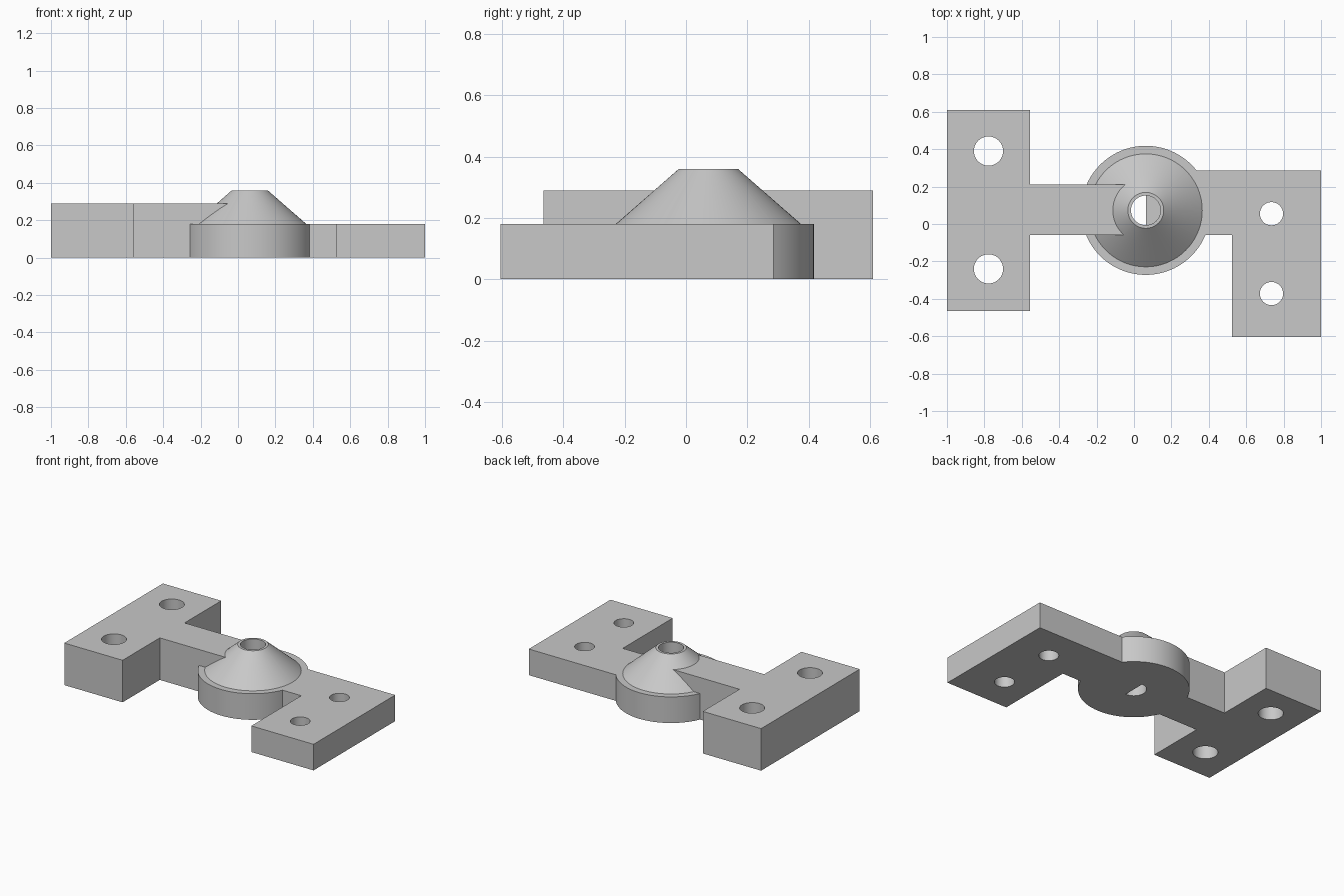
import bpy, bmesh, math

if "Cube" in bpy.data.objects:
    bpy.data.objects.remove(bpy.data.objects["Cube"], do_unlink=True)

HUB = (0.063, 0.073)
SEGMENTS = 96

grey = bpy.data.materials.new("plain grey")
grey.use_nodes = True
colour = (0.58, 0.58, 0.58, 1)
grey.diffuse_color = colour
grey.node_tree.nodes["Principled BSDF"].inputs["Base Color"].default_value = colour


def finish(bm, name):
    bmesh.ops.recalc_face_normals(bm, faces=bm.faces)
    mesh = bpy.data.meshes.new(name)
    bm.to_mesh(mesh)
    bm.free()
    mesh.materials.append(grey)
    obj = bpy.data.objects.new(name, mesh)
    bpy.context.collection.objects.link(obj)
    return obj


def plate(name, outline, height):
    """Extrude a flat outline up from the ground."""
    bm = bmesh.new()
    base = bm.faces.new([bm.verts.new((x, y, 0)) for x, y in outline])
    top = bmesh.ops.extrude_face_region(bm, geom=[base])["geom"]
    verts = [v for v in top if isinstance(v, bmesh.types.BMVert)]
    bmesh.ops.translate(bm, verts=verts, vec=(0, 0, height))
    return finish(bm, name)


def turned(name, centre, profile):
    """Solid of stacked rings, given as (radius, height)."""
    bm = bmesh.new()
    rings = []
    for r, z in profile:
        angles = [math.tau * i / SEGMENTS for i in range(SEGMENTS)]
        rings.append([bm.verts.new((centre[0] + r * math.cos(a),
                                    centre[1] + r * math.sin(a), z)) for a in angles])
    for low, high in zip(rings, rings[1:]):
        for i in range(SEGMENTS):
            j = (i + 1) % SEGMENTS
            bm.faces.new((low[i], low[j], high[j], high[i]))
    bm.faces.new(rings[0])
    bm.faces.new(rings[-1])
    return finish(bm, name)


def combine(target, tool, operation):
    """Apply a boolean and discard the tool."""
    tool.hide_render = True
    mod = target.modifiers.new(operation.lower(), 'BOOLEAN')
    mod.operation = operation
    mod.solver = 'EXACT'
    mod.object = tool
    bpy.ops.object.select_all(action='DESELECT')
    bpy.context.view_layer.objects.active = target
    target.select_set(True)
    bpy.ops.object.modifier_apply(modifier=mod.name)
    bpy.data.objects.remove(tool, do_unlink=True)


# Round hub with a stepped cone on top
bracket = turned("mounting_bracket", HUB,
                 [(0.345, 0), (0.345, 0.18), (0.302, 0.18), (0.096, 0.36)])

# Tall T-shaped arm and pad on the right side
tall_arm = plate("tall_arm", [
    (-1, -0.465), (-0.555, -0.465), (-0.555, -0.06), (-0.045, -0.06),
    (-0.045, 0.21), (-0.555, 0.21), (-0.555, 0.61), (-1, 0.61)], 0.29)
combine(bracket, tall_arm, 'UNION')

# Central bore
combine(bracket, turned("bore_cutter", HUB, [(0.079, -0.1), (0.079, 0.5)]), 'DIFFERENCE')

# Low L-shaped arm and pad, closing half of the bore
low_arm = plate("low_arm", [
    (HUB[0], -0.06), (0.525, -0.06), (0.525, -0.605), (1, -0.605),
    (1, 0.285), (HUB[0], 0.285)], 0.18)
combine(bracket, low_arm, 'UNION')

# Bolt holes in both pads
for x, y, r in [(-0.778, 0.39, 0.078), (-0.778, -0.24, 0.078),
                (0.735, 0.055, 0.062), (0.735, -0.372, 0.062)]:
    combine(bracket, turned("bolt_cutter", (x, y), [(r, -0.1), (r, 0.5)]), 'DIFFERENCE')

bpy.ops.object.shade_smooth_by_angle(angle=math.radians(25))
